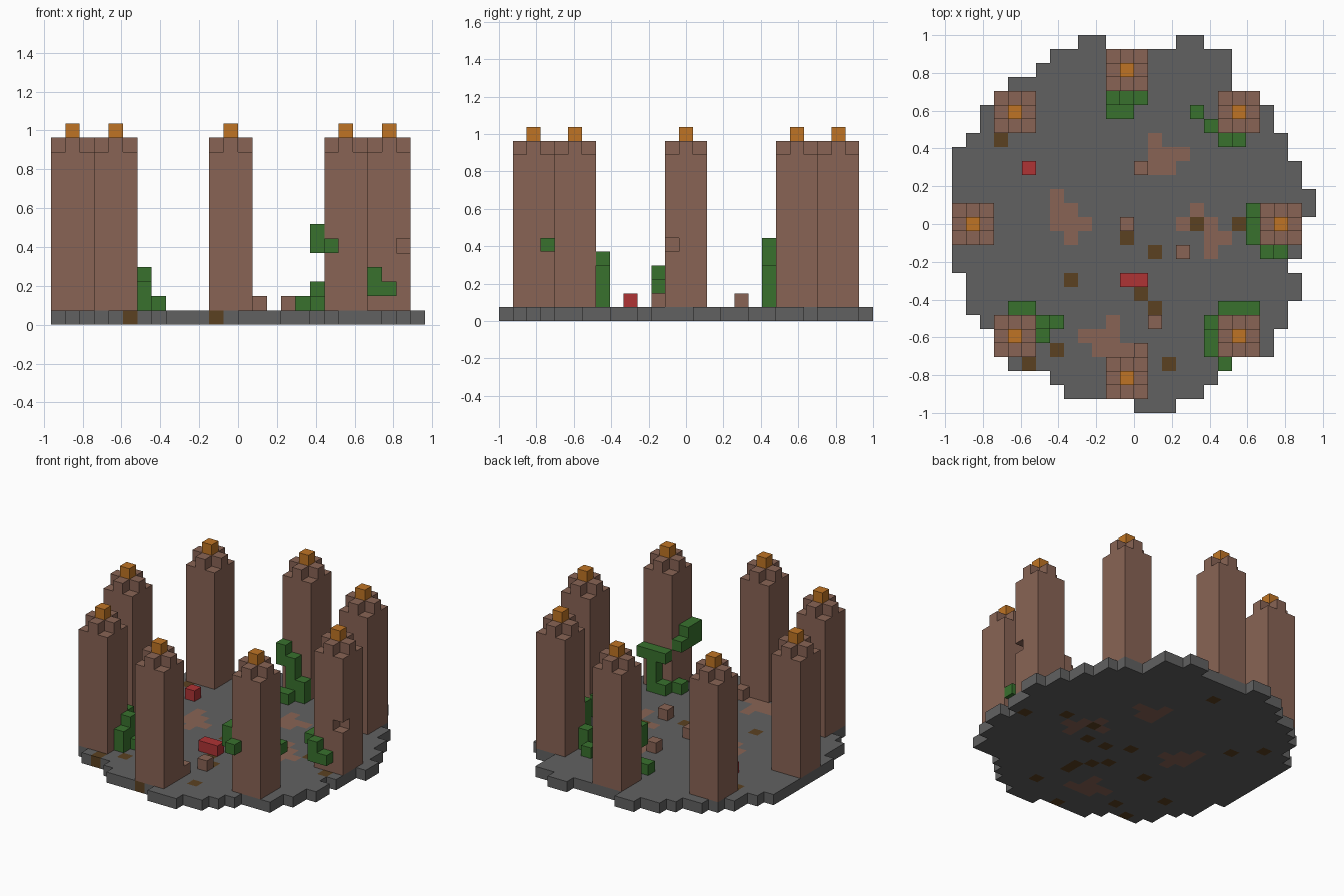
import bpy
import bmesh
from mathutils import Vector

cube = bpy.data.objects.get("Cube")
if cube:
    bpy.data.objects.remove(cube, do_unlink=True)

V = 2 / 27  # block size; blocks are (column, row from the back, level)


def material(name, color):
    m = bpy.data.materials.new(name)
    m.use_nodes = True
    m.diffuse_color = (*color, 1)
    m.node_tree.nodes["Principled BSDF"].inputs["Base Color"].default_value = (*color, 1)
    return m


STONE = material("grey stone", (.12, .12, .12))
BRICK = material("brown brick", (.25, .127, .09))
DIRT = material("dark dirt", (.105, .053, .015))
LEAF = material("vine green", (.04, .165, .027))
FLAME = material("torch orange", (.52, .175, .018))
RED = material("red cloth", (.43, .033, .035))

SIDES = [Vector(d) for d in ((1, 0, 0), (-1, 0, 0), (0, 1, 0), (0, -1, 0), (0, 0, 1), (0, 0, -1))]


def blocks(name, cells, mats):
    """Make one object from {cell: material index}, skinning only the outer faces."""
    bm = bmesh.new()
    for cell, index in cells.items():
        col, row, level = cell
        center = Vector((col - 12.5, 13 - row, level + .5))
        for n in SIDES:
            if (col + n.x, row - n.y, level + n.z) in cells:
                continue
            u = Vector((n.y, n.z, n.x))
            w = n.cross(u)
            corners = [center + (n + u * a + w * b) / 2
                       for a, b in ((-1, -1), (1, -1), (1, 1), (-1, 1))]
            face = bm.faces.new([bm.verts.new(c * V) for c in corners])
            face.material_index = index
    bmesh.ops.remove_doubles(bm, verts=bm.verts, dist=V / 100)
    bmesh.ops.dissolve_limit(bm, angle_limit=.01, verts=bm.verts, edges=bm.edges,
                             delimit={'MATERIAL'})
    mesh = bpy.data.meshes.new(name)
    bm.to_mesh(mesh)
    bm.free()
    for m in mats:
        mesh.materials.append(m)
    obj = bpy.data.objects.new(name, mesh)
    bpy.context.collection.objects.link(obj)
    return obj


# Round floor: (number of rows, first column, end column), from back to front
floor = {}
for col in (9, 10, 16, 17):
    floor[col, 0, 0] = 0
row = 1
for count, first, end in ((1, 7, 20), (1, 6, 20), (1, 4, 20), (1, 3, 22), (2, 2, 23), (1, 1, 24),
                          (1, 0, 24), (2, 0, 25), (2, 0, 26), (3, 0, 25), (1, 0, 24), (2, 1, 25),
                          (1, 1, 24), (1, 2, 24), (2, 3, 23), (1, 4, 20), (1, 7, 19), (1, 8, 18),
                          (1, 13, 16)):
    for row in range(row, row + count):
        for col in range(first, end):
            floor[col, row, 0] = 0
    row += 1

# Brick patches in the floor: (row, first column, end column)
for r, first, end in ((7, 14, 15), (8, 14, 17), (9, 14, 16), (11, 7, 8), (12, 7, 9), (13, 7, 10),
                      (14, 8, 9), (12, 17, 18), (13, 16, 19), (14, 18, 20), (15, 18, 19),
                      (20, 11, 12), (21, 9, 12), (22, 10, 13)):
    for col in range(first, end):
        floor[col, r, 0] = 1

# Dirt spots
for col, r in ((3, 7), (20, 13), (17, 13), (12, 14), (14, 15), (8, 17), (13, 18), (14, 19),
               (7, 22), (15, 23), (5, 23), (11, 25), (12, 3), (5, 9), (23, 15), (16, 15),
               (12, 17), (4, 19), (14, 20)):
    floor[col, r, 0] = 2
blocks("floor", floor, [STONE, BRICK, DIRT])

# Towers with stepped tops and a torch block each
TOWERS = {"back": (12, 2), "back_right": (4, 5), "back_left": (20, 5), "right": (1, 13),
          "left": (23, 13), "front_right": (4, 21), "front_left": (20, 21), "front": (12, 24)}
for name, (col, r) in TOWERS.items():
    cells = {}
    for a in (-1, 0, 1):
        for b in (-1, 0, 1):
            for level in range(1, 12 if a and b else 13):
                cells[col + a, r + b, level] = 0
    if name == "left":
        del cells[col + 1, r + 1, 5]  # missing brick
    blocks(name + "_tower", cells, [BRICK])
    blocks(name + "_torch", {(col, r, 13): 0}, [FLAME])

# Vines: (column, row, lowest level, highest level)
VINES = {
    "back": ((11, 4, 4, 5), (12, 4, 2, 4), (13, 4, 1, 2), (12, 5, 1, 1), (11, 5, 1, 1)),
    "back_left": ((17, 5, 1, 1), (18, 6, 1, 2), (19, 7, 1, 4), (20, 7, 4, 5)),
    "left": ((21, 12, 1, 2), (21, 13, 2, 3), (21, 14, 3, 3), (22, 15, 2, 3), (23, 15, 2, 2)),
    "front_left": ((20, 19, 1, 4), (19, 19, 4, 4), (21, 19, 4, 4), (19, 19, 1, 1), (18, 20, 1, 1),
                   (18, 20, 5, 5), (18, 21, 5, 6), (18, 22, 6, 6), (18, 22, 5, 5), (19, 23, 5, 5)),
    "front_right": ((4, 19, 1, 3), (5, 19, 3, 3), (6, 20, 1, 3), (6, 21, 1, 2), (7, 20, 1, 1)),
}
for name, runs in VINES.items():
    cells = {(c, r, level): 0 for c, r, low, high in runs for level in range(low, high + 1)}
    blocks(name + "_vine", cells, [LEAF])

# Loose rubble and red blocks on the floor
for col, r in ((13, 9), (12, 13), (16, 15), (14, 20), (13, 22)):
    blocks("rubble", {(col, r, 1): 0}, [BRICK])
blocks("red_block", {(5, 9, 1): 0}, [RED])
blocks("red_bench", {(12, 17, 1): 0, (13, 17, 1): 0}, [RED])
